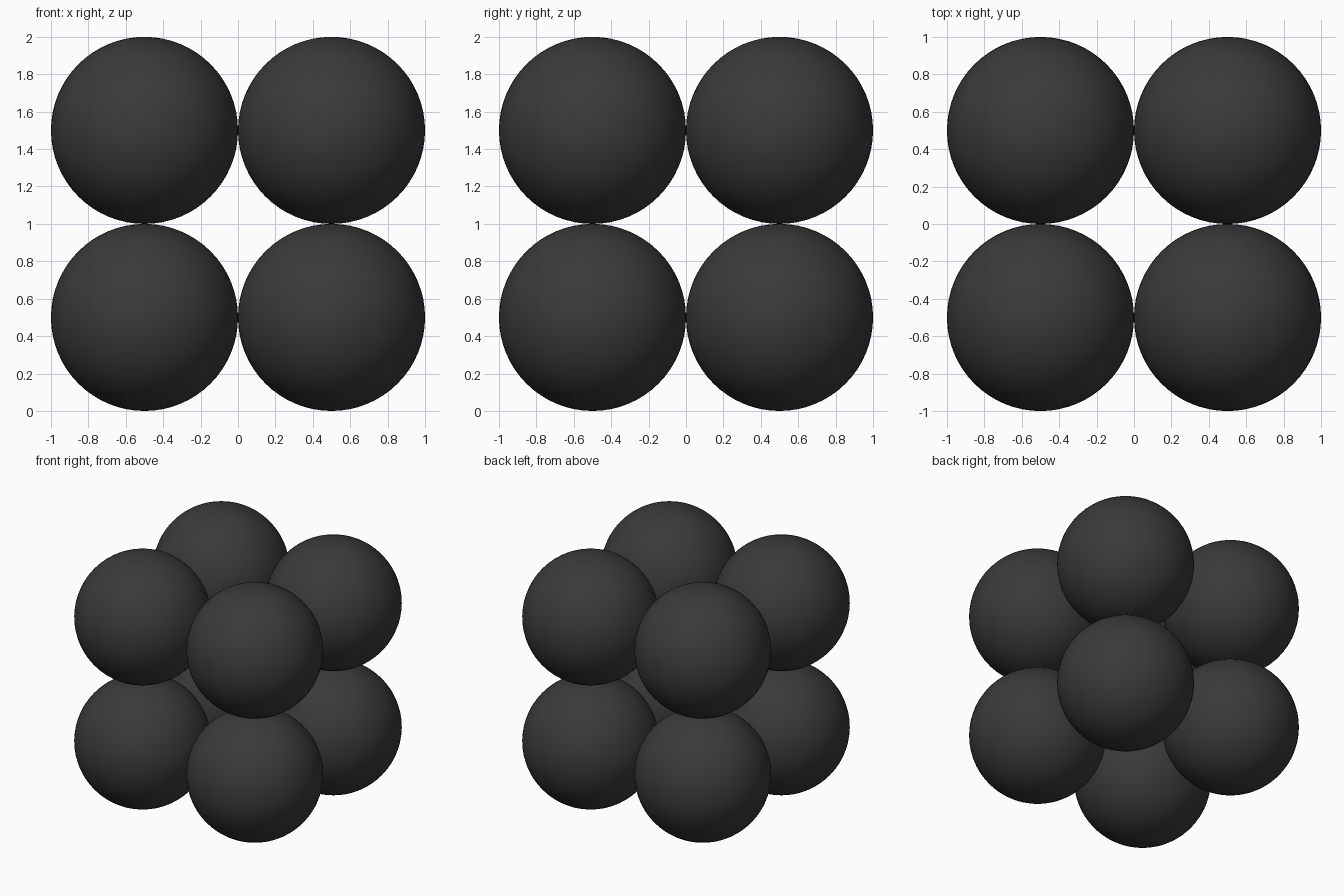
import bpy

if "Cube" in bpy.data.objects:
    bpy.data.objects.remove(bpy.data.objects["Cube"])

# Single dark charcoal colour
charcoal = bpy.data.materials.new("charcoal")
charcoal.diffuse_color = (0.042, 0.042, 0.042, 1.0)
charcoal.use_nodes = True
charcoal.node_tree.nodes["Principled BSDF"].inputs["Base Color"].default_value = charcoal.diffuse_color

R = 0.5


def ball(name, location):
    bpy.ops.mesh.primitive_uv_sphere_add(
        segments=64, ring_count=32, radius=R, location=location)
    obj = bpy.context.object
    obj.name = name
    obj.data.materials.append(charcoal)
    bpy.ops.object.shade_smooth()
    return obj


# Eight touching balls stacked in a 2 x 2 x 2 cube
for level, z in (("lower", R), ("upper", 3 * R)):
    for depth, y in (("front", -R), ("back", R)):
        for side, x in (("left", -R), ("right", R)):
            ball(f"{level}_{depth}_{side}_ball", (x, y, z))
